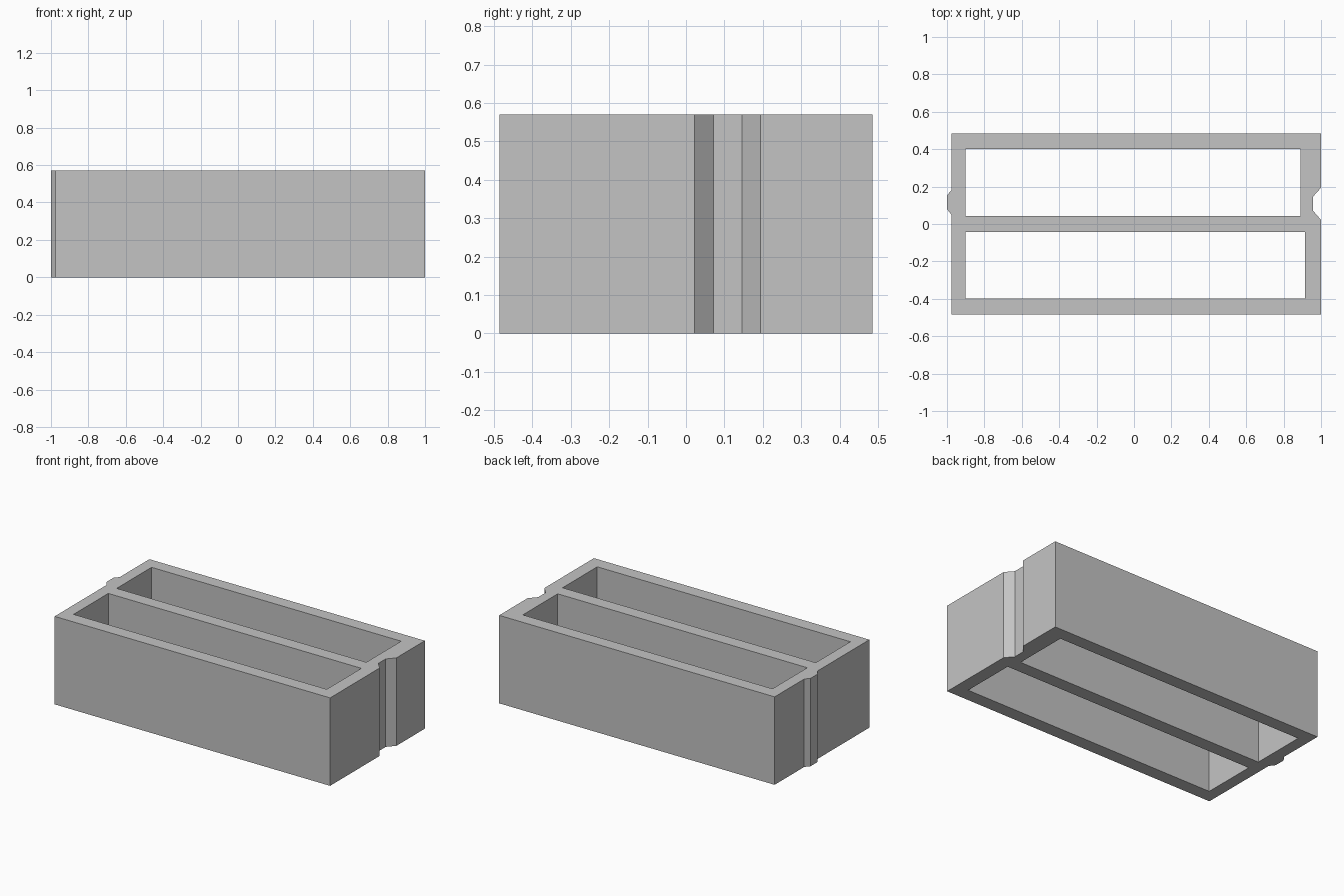
import bpy

HEIGHT = 0.57

cube = bpy.data.objects.get("Cube")
if cube:
    bpy.data.objects.remove(cube, do_unlink=True)

# Plain grey material
grey = bpy.data.materials.new("plain grey")
grey.use_nodes = True
colour = (0.55, 0.55, 0.55, 1)
grey.diffuse_color = colour
grey.node_tree.nodes["Principled BSDF"].inputs["Base Color"].default_value = colour


def add_loop(curve, points):
    """Add one closed straight-sided outline to a flat curve."""
    spline = curve.splines.new("POLY")
    spline.points.add(len(points) - 1)
    for point, (x, y) in zip(spline.points, points):
        point.co = (x, y, 0, 1)
    spline.use_cyclic_u = True


def rectangle(x0, x1, y0, y1):
    return [(x0, y0), (x1, y0), (x1, y1), (x0, y1)]


# Block plan: groove on the left end, matching tongue on the right end
outline = [
    (-0.975, -0.485), (1, -0.485),
    (1, 0.022), (0.957, 0.071), (0.957, 0.146), (1, 0.194),
    (1, 0.485), (-0.975, 0.485),
    (-0.975, 0.183), (-1, 0.152), (-1, 0.08), (-0.975, 0.048),
]

plan = bpy.data.curves.new("hollow_block", "CURVE")
plan.dimensions = "2D"
plan.fill_mode = "BOTH"
plan.extrude = HEIGHT / 2
add_loop(plan, outline)

# Two open cells, through from top to bottom
add_loop(plan, rectangle(-0.9, 0.89, 0.043, 0.4))
add_loop(plan, rectangle(-0.9, 0.915, -0.398, -0.043))

block = bpy.data.objects.new("hollow_block", plan)
block.location.z = HEIGHT / 2
bpy.context.collection.objects.link(block)

# Turn the extruded plan into a flat-shaded mesh
bpy.ops.object.select_all(action="DESELECT")
block.select_set(True)
bpy.context.view_layer.objects.active = block
bpy.ops.object.convert(target="MESH")
block = bpy.context.object
block.data.materials.clear()
block.data.materials.append(grey)
bpy.ops.object.shade_flat()
